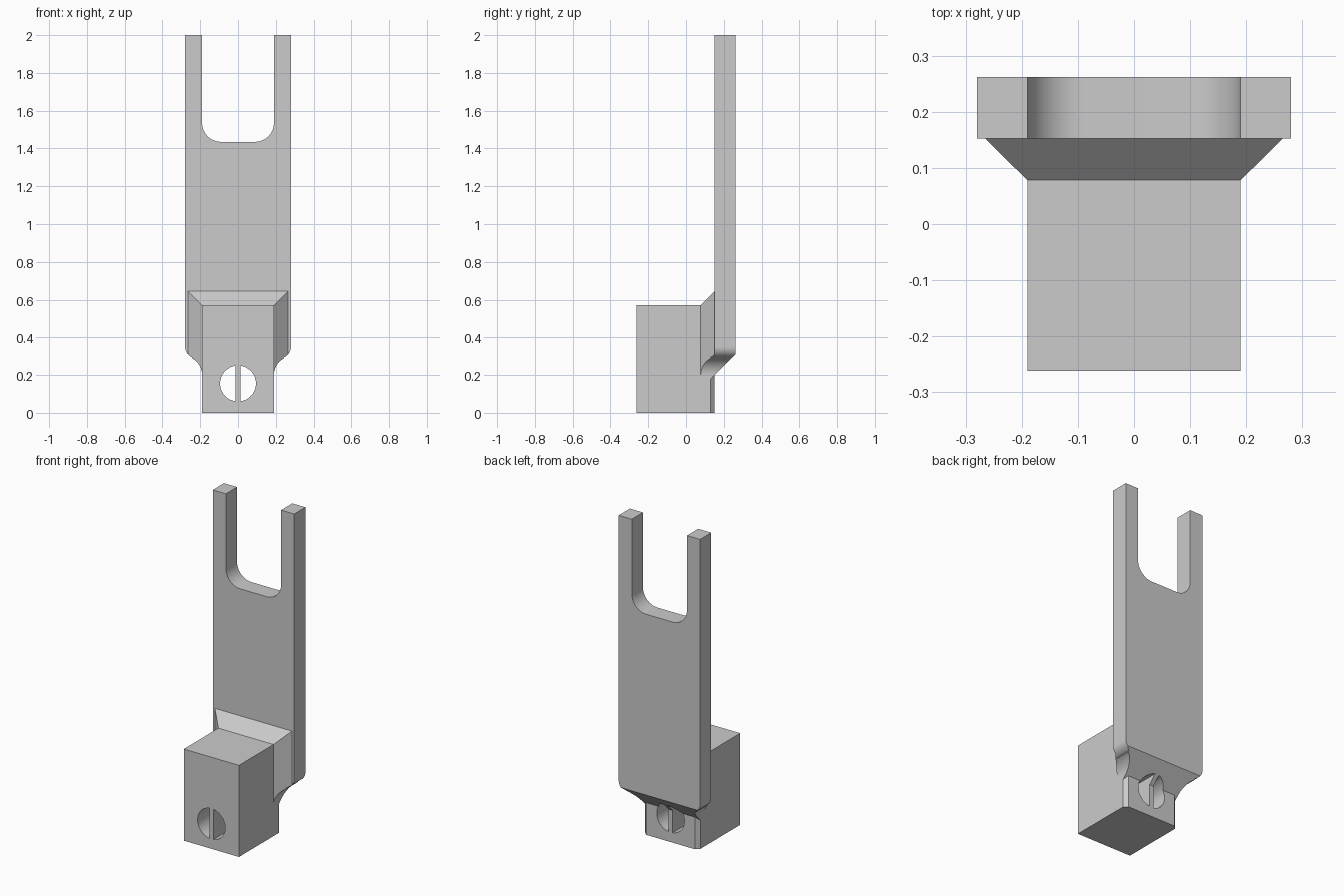
import bpy, bmesh, math

cube = bpy.data.objects.get("Cube")
if cube:
    bpy.data.objects.remove(cube, do_unlink=True)

grey = bpy.data.materials.new("plain grey")
grey.use_nodes = True
grey.diffuse_color = (0.6, 0.6, 0.6, 1)
grey.node_tree.nodes["Principled BSDF"].inputs["Base Color"].default_value = (0.6, 0.6, 0.6, 1)


def loft(name, rings):
    """Closed solid through rings of 3D points."""
    bm = bmesh.new()
    loops = [[bm.verts.new(p) for p in ring] for ring in rings]
    n = len(loops[0])
    for a, b in zip(loops, loops[1:]):
        for i in range(n):
            bm.faces.new((a[i], a[(i + 1) % n], b[(i + 1) % n], b[i]))
    bm.faces.new(loops[0])
    bm.faces.new(loops[-1])
    bmesh.ops.recalc_face_normals(bm, faces=bm.faces)
    mesh = bpy.data.meshes.new(name)
    bm.to_mesh(mesh)
    bm.free()
    mesh.materials.append(grey)
    obj = bpy.data.objects.new(name, mesh)
    bpy.context.collection.objects.link(obj)
    return obj


def prism_y(name, profile, y0, y1):
    return loft(name, [[(x, y, z) for x, z in profile] for y in (y0, y1)])


def combine(obj, other, operation):
    mod = obj.modifiers.new(operation, "BOOLEAN")
    mod.operation, mod.solver, mod.object = operation, "EXACT", other
    bpy.ops.object.select_all(action="DESELECT")
    bpy.context.view_layer.objects.active = obj
    obj.select_set(True)
    bpy.ops.object.modifier_apply(modifier=mod.name)
    bpy.data.objects.remove(other, do_unlink=True)


def arc(cx, cz, r, start, end, steps=12):
    angles = [math.radians(start + (end - start) * i / steps) for i in range(steps + 1)]
    return [(cx + r * math.cos(a), cz + r * math.sin(a)) for a in angles]


def rectangle(x, z0, z1):
    return [(-x, z0), (x, z0), (x, z1), (-x, z1)]


W, B = 0.28, 0.19                    # half widths of plate and block
FRONT, BACK = 0.152, 0.262           # plate thickness range
FLARE = 0.078                        # where the flare leaves the block

# Plate slab plus the bevelled flare that joins it to the block
body = prism_y("forked_bracket", rectangle(0.3, 0.05, 2.1), FRONT, BACK)
sections = [(FLARE, B, 0.57), (FRONT, 0.265, 0.645), (0.2, 0.265, 0.645)]
flare = loft("flare", [[(x, y, z) for x, z in rectangle(w, 0.1, top)]
                       for y, w, top in sections])
combine(body, flare, "UNION")

# Trim to the forked outline with rounded slot and curved shoulders
half = [(B, 0.08)]
half += arc(0.29, 0.2, 0.1, 180, 118)
half += arc(0.22, 0.35, 0.06, -70, 0)
half += [(W, 2), (B, 2)]
half += arc(B - 0.1, 1.535, 0.1, 0, -90)
outline = half + [(-x, z) for x, z in reversed(half)]
combine(body, prism_y("outline", outline, 0, 0.4), "INTERSECT")

# Sloping underside
slope = [(0, 0.048), (0.4, 0.448), (0.4, -0.1), (0, -0.1)]
combine(body, loft("slope", [[(x, y, z) for y, z in slope] for x in (-0.5, 0.5)]),
        "DIFFERENCE")

# Block with bevelled rear corners
plan = [(-B, -BACK), (B, -BACK), (B, 0.13), (B - 0.022, FRONT),
        (0.022 - B, FRONT), (-B, 0.13)]
combine(body, loft("block", [[(x, y, z) for x, y in plan] for z in (0, 0.57)]), "UNION")

# Round hole with a central bar, cut as two half discs
edge = math.degrees(math.acos(0.014 / 0.095))
half_disc = arc(0, 0.155, 0.095, -edge, edge, 24)
for side in (-1, 1):
    combine(body, prism_y("hole", [(side * x, z) for x, z in half_disc], -0.4, 0.4),
            "DIFFERENCE")

bpy.ops.object.shade_smooth_by_angle(angle=math.radians(25))
